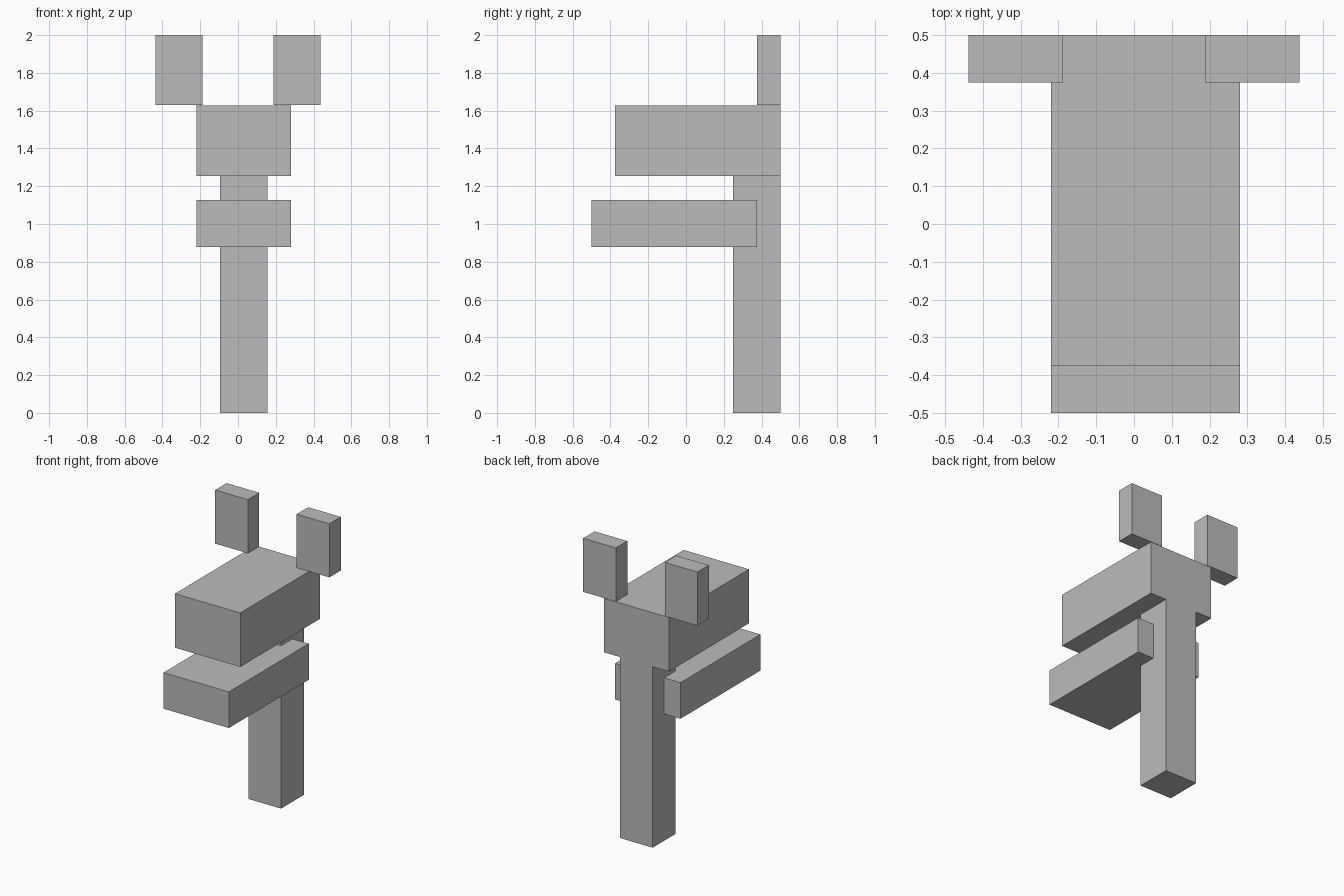
import bpy
from mathutils import Matrix, Vector
import bmesh

cube = bpy.data.objects.get("Cube")
if cube:
    bpy.data.objects.remove(cube, do_unlink=True)

# Single plain grey material
GREY = (0.5, 0.5, 0.5, 1.0)
grey = bpy.data.materials.new("plain_grey")
grey.use_nodes = True
grey.diffuse_color = GREY
bsdf = next(n for n in grey.node_tree.nodes if n.type == 'BSDF_PRINCIPLED')
bsdf.inputs["Base Color"].default_value = GREY


def box(name, low, high):
    """Flat-shaded box between two opposite corners."""
    low, high = Vector(low), Vector(high)
    bm = bmesh.new()
    bmesh.ops.create_cube(
        bm, size=1.0,
        matrix=Matrix.Translation((low + high) / 2) @ Matrix.Diagonal((*(high - low), 1.0)))
    mesh = bpy.data.meshes.new(name)
    bm.to_mesh(mesh)
    bm.free()
    mesh.materials.append(grey)
    obj = bpy.data.objects.new(name, mesh)
    bpy.context.collection.objects.link(obj)
    return obj


# Neck post, with the head resting on top and the jaw wrapped around its front
box("neck", (-0.095, 0.25, 0.0), (0.155, 0.5, 1.253))
box("head", (-0.22, -0.375, 1.253), (0.28, 0.5, 1.627))
box("jaw", (-0.22, -0.5, 0.878), (0.28, 0.375, 1.128))

# Ears, standing at the back of the head
for name, x in (("right_ear", -0.4375), ("left_ear", 0.1875)):
    box(name, (x, 0.375, 1.629), (x + 0.25, 0.5, 2.0))
